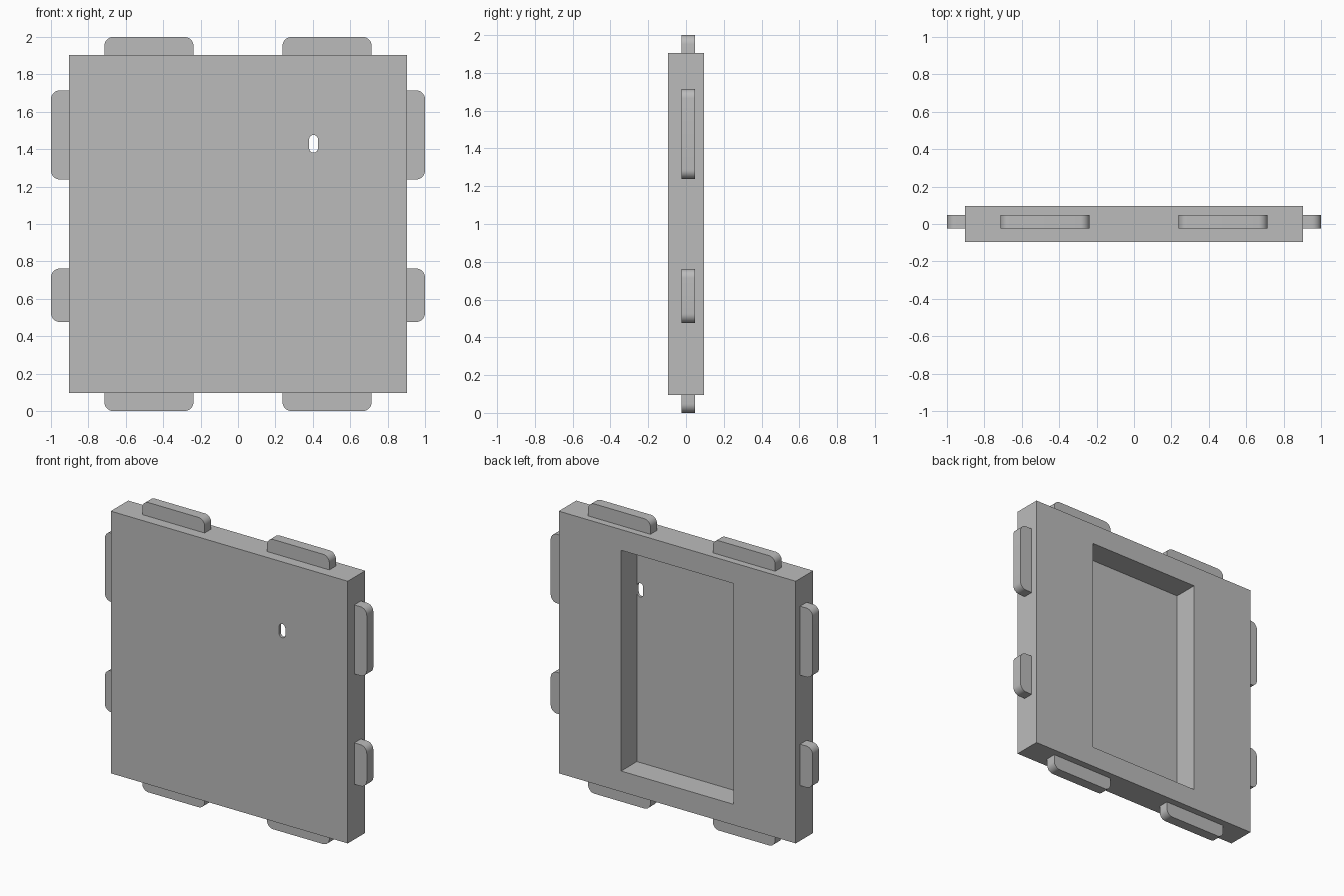
import bpy, bmesh, math
from mathutils import Vector

if "Cube" in bpy.data.objects:
    bpy.data.objects.remove(bpy.data.objects["Cube"])

U = 2 / 21            # design unit: the panel is 19 units square, tabs add 1 per side
HALF = 9.5 * U
MID = 1.0             # height of the panel centre

grey = bpy.data.materials.new("plain grey")
grey.use_nodes = True
grey.diffuse_color = (0.5, 0.5, 0.5, 1)
grey.node_tree.nodes["Principled BSDF"].inputs["Base Color"].default_value = (0.5, 0.5, 0.5, 1)


def prism(name, outline, y0, y1):
    """Extrude an outline of (x, z) points from y0 to y1."""
    bm = bmesh.new()
    face = bm.faces.new([bm.verts.new((x, y0, z)) for x, z in outline])
    top = bmesh.ops.extrude_face_region(bm, geom=[face])["geom"]
    verts = [v for v in top if isinstance(v, bmesh.types.BMVert)]
    bmesh.ops.translate(bm, verts=verts, vec=(0, y1 - y0, 0))
    bmesh.ops.recalc_face_normals(bm, faces=bm.faces)
    mesh = bpy.data.meshes.new(name)
    bm.to_mesh(mesh)
    bm.free()
    mesh.materials.append(grey)
    obj = bpy.data.objects.new(name, mesh)
    bpy.context.collection.objects.link(obj)
    return obj


def rectangle(x0, x1, z0, z1):
    return [(x0, z0), (x1, z0), (x1, z1), (x0, z1)]


def arc(cx, cz, r, start, end, steps=8):
    angles = [math.radians(start + (end - start) * i / steps) for i in range(steps + 1)]
    return [(cx + r * math.cos(a), cz + r * math.sin(a)) for a in angles]


def activate(obj):
    bpy.ops.object.select_all(action="DESELECT")
    obj.select_set(True)
    bpy.context.view_layer.objects.active = obj


def smooth(obj):
    activate(obj)
    bpy.ops.object.shade_smooth_by_angle(angle=math.radians(30))


def cut(target, cutter):
    mod = target.modifiers.new("cut", "BOOLEAN")
    mod.operation = "DIFFERENCE"
    mod.solver = "EXACT"
    mod.object = cutter
    activate(target)
    bpy.ops.object.modifier_apply(modifier=mod.name)
    bpy.data.objects.remove(cutter)


# Square panel with a deep pocket open at the back
panel = prism("panel", rectangle(-HALF, HALF, MID - HALF, MID + HALF), -U, U)
cut(panel, prism("pocket_cutter", rectangle(-4.5 * U, 4.5 * U, MID - 8 * U, MID + 8 * U),
                 -0.8 * U, 2 * U))

# Small round-ended slot through the thin front wall, beside the pocket's side
slot_x, slot_z, slot_r = 4.24 * U, 15 * U, 0.25 * U
slot = (arc(slot_x, slot_z + slot_r, slot_r, 0, 180)
        + arc(slot_x, slot_z - slot_r, slot_r, 180, 360))
cut(panel, prism("slot_cutter", slot, -2 * U, 0))
smooth(panel)


def tab(name, side, start, end):
    """Edge tab from start to end along a side, with rounded outer corners."""
    r, outer = 0.5 * U, HALF + U
    local = ([(start, HALF), (end, HALF)]
             + arc(end - r, outer - r, r, 0, 90)
             + arc(start + r, outer - r, r, 90, 180))
    place = {
        "top": lambda a, d: (a, MID + d),
        "bottom": lambda a, d: (a, MID - d),
        "left": lambda a, d: (d, MID + a),
        "right": lambda a, d: (-d, MID + a),
    }[side]
    smooth(prism(name, [place(a, d) for a, d in local], -0.25 * U, 0.5 * U))


# Equal pairs of tabs along the top and bottom
for side in ("top", "bottom"):
    tab(side + "_tab_left", side, 2.5 * U, 7.5 * U)
    tab(side + "_tab_right", side, -7.5 * U, -2.5 * U)

# A long upper and a short lower tab on each side
for side in ("left", "right"):
    tab(side + "_tab_upper", side, 2.5 * U, 7.5 * U)
    tab(side + "_tab_lower", side, -5.5 * U, -2.5 * U)
